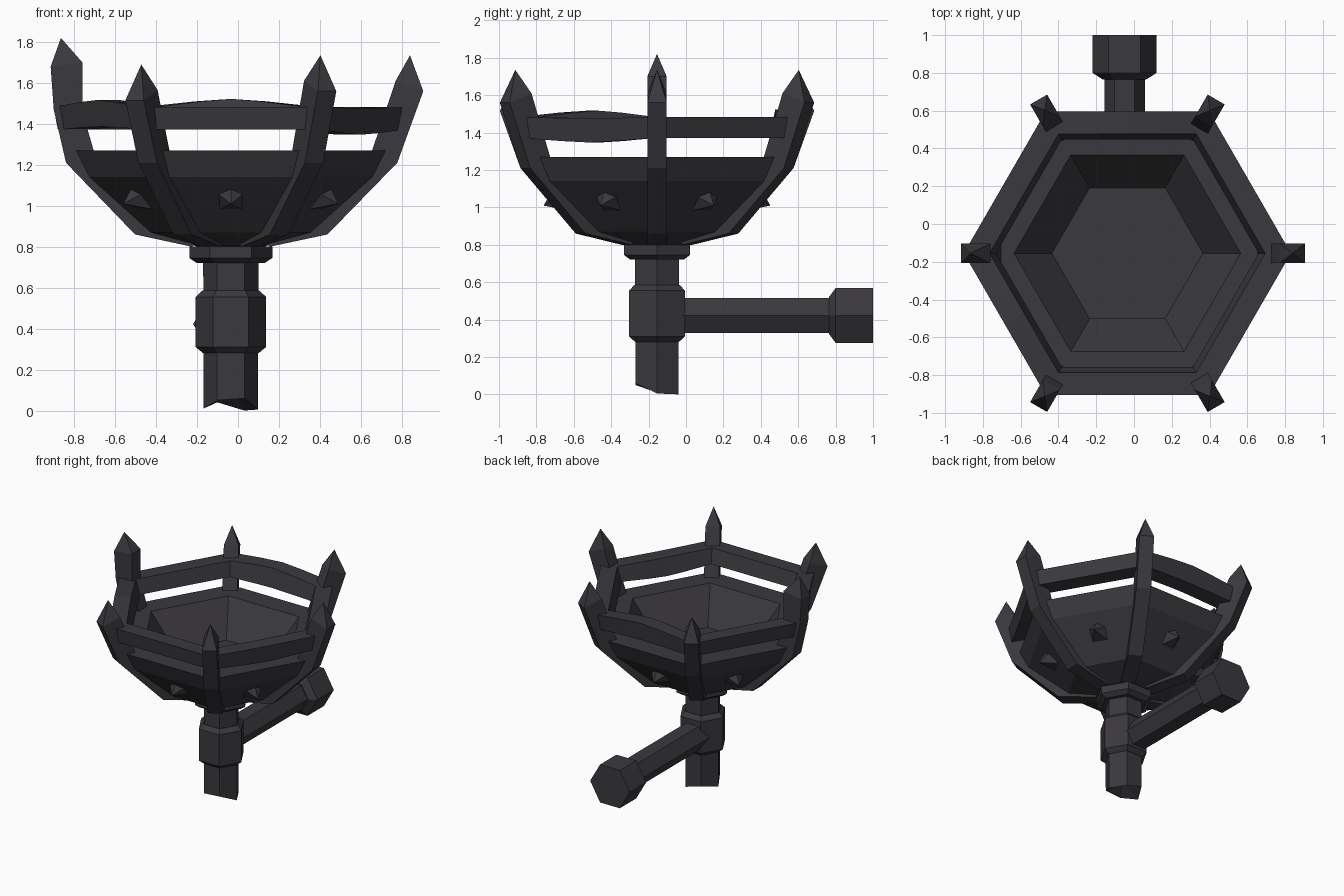
import bpy, bmesh, math
from mathutils import Vector, Matrix

if "Cube" in bpy.data.objects:
    bpy.data.objects.remove(bpy.data.objects["Cube"])

CX, CY = -0.035, -0.155          # axis of the bowl and column
iron = bpy.data.materials.new("dark iron")
iron.diffuse_color = (0.042, 0.040, 0.047, 1)
iron.use_nodes = True
iron.node_tree.nodes["Principled BSDF"].inputs["Base Color"].default_value = iron.diffuse_color


def finish(name, bm):
    bmesh.ops.recalc_face_normals(bm, faces=bm.faces)
    me = bpy.data.meshes.new(name)
    bm.to_mesh(me)
    bm.free()
    me.materials.append(iron)
    ob = bpy.data.objects.new(name, me)
    bpy.context.collection.objects.link(ob)
    return ob


def skin(bm, rings, closed=False, caps=True):
    """Bridge a list of equal-length point rings."""
    vs = [[bm.verts.new(p) for p in r] for r in rings]
    n = len(vs[0])
    pairs = list(zip(vs, vs[1:])) + ([(vs[-1], vs[0])] if closed else [])
    for a, b in pairs:
        for i in range(n):
            j = (i + 1) % n
            bm.faces.new((a[i], a[j], b[j], b[i]))
    if caps and not closed:
        bm.faces.new(vs[0][::-1])
        bm.faces.new(vs[-1])
    return vs


def polar(r, deg, z):
    a = math.radians(deg)
    return Vector((CX + r * math.cos(a), CY + r * math.sin(a), z))


def hex_ring(r, z):
    return [polar(r, 60 * i, z) for i in range(6)]


def hex_lathe(name, profile):
    bm = bmesh.new()
    skin(bm, [hex_ring(r, z) for r, z in profile])
    return finish(name, bm)


# Broken column shaft with a jagged hollow end
bm = bmesh.new()
jag = [0.005, 0.0, 0.04, 0.01, 0.05, 0.06]
vs = skin(bm, [[polar(0.133, 60 * i, jag[i]) for i in range(6)], hex_ring(0.135, 0.76)])
bottom = [f for f in bm.faces if all(v in vs[0] for v in f.verts)]
hollow = bmesh.ops.poke(bm, faces=bottom)["verts"][0]
hollow.co.z = 0.1
finish("column_shaft", bm)

# Sleeve, collar and core under the bowl
hex_lathe("column_sleeve", [(0.135, 0.28), (0.172, 0.31), (0.172, 0.555), (0.14, 0.585)])
hex_lathe("column_collar", [(0.165, 0.72), (0.203, 0.745), (0.203, 0.80), (0.13, 0.805), (0.13, 0.87)])

# Bowl: outer wall, flat rim, inner slope and floor
hex_lathe("bowl", [(0.16, 0.80), (0.42, 0.87), (0.72, 1.14), (0.785, 1.27),
                   (0.60, 1.27), (0.40, 1.02)])

# Side arm with hexagonal end cap
def arm_ring(r, y):
    return [(-0.05 + r * math.cos(math.radians(60 * i)), y,
             0.422 + r * math.sin(math.radians(60 * i))) for i in range(6)]

bm = bmesh.new()
skin(bm, [arm_ring(0.107, -0.12), arm_ring(0.107, 0.79)])
finish("side_arm", bm)
bm = bmesh.new()
skin(bm, [arm_ring(0.115, 0.765), arm_ring(0.169, 0.80), arm_ring(0.169, 1.0)])
finish("arm_cap", bm)

# Upright claws: (inner r, z, outer r, z) sections and a pointed tip
normal = ([(0.13, 0.86, 0.19, 0.80), (0.41, 0.96, 0.472, 0.86), (0.69, 1.27, 0.813, 1.21),
           (0.805, 1.61, 0.94, 1.56)], (0.875, 1.735))
bent = ([(0.13, 0.86, 0.19, 0.80), (0.41, 0.96, 0.468, 0.86), (0.67, 1.27, 0.805, 1.21),
         (0.725, 1.46, 0.865, 1.47), (0.725, 1.70, 0.88, 1.68)], (0.83, 1.82))
drop = {120: -0.045, 240: -0.045}
for k in range(6):
    deg = 60 * k
    sections, tip = bent if deg == 180 else normal
    side = Vector((-math.sin(math.radians(deg)), math.cos(math.radians(deg)), 0)) * 0.052
    d = drop.get(deg, 0)
    rings = []
    for s, (ri, zi, ro, zo) in enumerate(sections):
        dz = d if s == len(sections) - 1 else 0
        i, o = polar(ri, deg, zi + dz), polar(ro, deg, zo + dz)
        rings.append([i - side, o - side, o + side, i + side])
    bm = bmesh.new()
    vs = skin(bm, rings, caps=False)
    bm.faces.new(vs[0])
    t = bm.verts.new(polar(tip[0], deg, tip[1] + d))
    for i in range(4):
        bm.faces.new((vs[-1][i], vs[-1][(i + 1) % 4], t))
    finish(f"claw_{k + 1}", bm)

# Hammered band joining the claws, with some warped sides
warp = {1: (0.012, 0.04), 3: (0.015, 0.035), 5: (-0.025, -0.005)}   # side: bottom, top
section = [(0.845, 1.372, 0), (0.866, 1.482, 1), (0.73, 1.482, 1), (0.695, 1.372, 0)]
rings = []
for k in range(6):
    for t in (0, 0.3, 0.5, 0.7):
        w = warp.get(k, (0, 0))
        bulge = {0: 0, 0.5: 1}.get(t, 0.7)
        rings.append([polar(r, 60 * k, z).lerp(polar(r, 60 * k + 60, z), t)
                      + Vector((0, 0, w[top] * bulge)) for r, z, top in section])
bm = bmesh.new()
skin(bm, rings, closed=True)
finish("upper_band", bm)

# Studs on each bowl face
for k in range(6):
    deg = 60 * k + 30
    a = math.radians(deg)
    axis = Vector((0.93 * math.cos(a), 0.93 * math.sin(a), -0.37))
    rot = axis.to_track_quat('Z', 'Y').to_matrix().to_4x4()
    bm = bmesh.new()
    bmesh.ops.create_cone(bm, cap_ends=True, segments=5, radius1=0.088, radius2=0, depth=0.11,
                          matrix=Matrix.Translation(polar(0.555, deg, 1.03)) @ rot)
    finish(f"stud_{k + 1}", bm)
